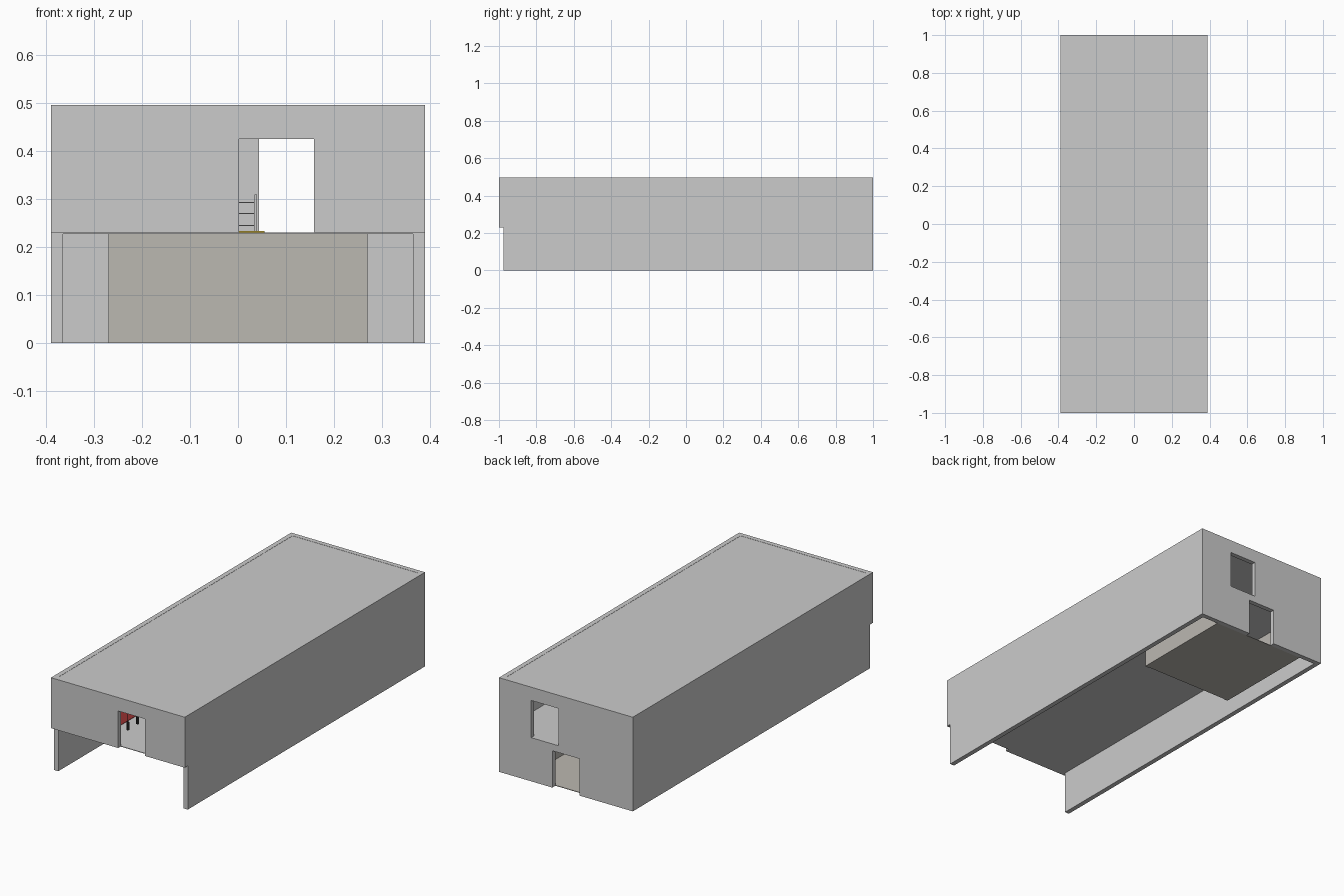
import bpy

if "Cube" in bpy.data.objects:
    bpy.data.objects.remove(bpy.data.objects["Cube"])

W, T, H, F = 0.39, 0.025, 0.496, 0.23   # half width, wall thickness, height, upper floor level


def material(name, rgb):
    m = bpy.data.materials.new(name)
    m.diffuse_color = (*rgb, 1)
    m.use_nodes = True
    m.node_tree.nodes["Principled BSDF"].inputs["Base Color"].default_value = m.diffuse_color
    return m


STONE = material("stone_grey", (0.50, 0.48, 0.44))
RED = material("mat_red", (0.30, 0.03, 0.03))
YELLOW = material("ring_yellow", (0.70, 0.50, 0.05))
BLACK = material("bag_black", (0.03, 0.03, 0.03))


def box(name, x, y, z, mat=None):
    bpy.ops.mesh.primitive_cube_add(
        size=1, location=[(a + b) / 2 for a, b in (x, y, z)])
    o = bpy.context.object
    o.name = name
    o.scale = [b - a for a, b in (x, y, z)]
    bpy.ops.object.transform_apply(location=False, rotation=False, scale=True)
    if mat:
        o.data.materials.append(mat)
    return o


def cut(target, x, y, z):
    cutter = box("opening_cutter", x, y, z)
    cutter.hide_render = True
    mod = target.modifiers.new("opening", 'BOOLEAN')
    mod.operation = 'DIFFERENCE'
    mod.solver = 'EXACT'
    mod.object = cutter
    bpy.context.view_layer.objects.active = target
    bpy.ops.object.modifier_apply(modifier=mod.name)
    bpy.data.objects.remove(cutter, do_unlink=True)


def cylinder(name, loc, r, depth, mat=None, sides=12):
    bpy.ops.mesh.primitive_cylinder_add(
        vertices=sides, radius=r, depth=depth, location=loc)
    o = bpy.context.object
    o.name = name
    if mat:
        o.data.materials.append(mat)
    bpy.ops.object.shade_smooth_by_angle()


# Long side walls, with the upper part reaching the front face
for side, s in (("left", -1), ("right", 1)):
    x = sorted((s * W, s * (W - T)))
    box(side + "_wall", x, (-1 + T, 1 - T), (0, H))

# Front upper wall with door opening down to the floor
front = box("front_upper_wall", (-W, W), (-1, -1 + T), (F, H))
cut(front, (0.002, 0.158), (-1.1, -0.9), (0.1, 0.425))

# Back wall with an upper opening and a lower doorway
back = box("back_wall", (-W, W), (1 - T, 1), (0, H))
cut(back, (0.044, 0.202), (0.9, 1.1), (F, 0.426))
cut(back, (-0.079, 0.079), (0.9, 1.1), (-0.1, 0.194))

# Roof and upper floor
box("roof", (-W + T, W - T), (-1 + T, 1 - T), (H - T, H - 0.001))
box("upper_floor", (-W + T, W - T), (-1 + T, 1 - T), (F - 0.003, F))

# Enclosed lower room at the back
R, Y0 = 0.27, 0.41
for side, s in (("left", -1), ("right", 1)):
    x = sorted((s * R, s * (R - T)))
    box("room_" + side + "_wall", x, (Y0, 1 - T), (0, F - 0.003), STONE)
box("room_front_wall", (-R + T, R - T), (Y0 + 0.003, Y0 + T), (0, F - 0.003), STONE)
box("room_floor", (-R + T, R - T), (Y0 + T, 1 - T), (0, 0.003), STONE)

# Fenced platform on the upper floor: base, corner posts and three rails
cx, cy, half = -0.13, 0.10, 0.167
e = half + 0.018
box("ring_base", (cx - e, cx + e), (cy - e, cy + e), (F, F + 0.003), YELLOW)
for sx in (-1, 1):
    for sy in (-1, 1):
        px, py = cx + sx * half, cy + sy * half
        box("ring_post", (px - 0.003, px + 0.003), (py - 0.003, py + 0.003), (F, 0.31))
for z in (0.245, 0.27, 0.293):
    for s in (-1, 1):
        x, y, t = cx + s * half, cy + s * half, 0.0012
        box("ring_rope", (cx - half, cx + half), (y - t, y + t), (z - t, z + t))
        box("ring_rope", (x - t, x + t), (cy - half, cy + half), (z - t, z + t))

# Red floor mat and hanging bags near the front door
box("floor_mat", (-0.34, -0.135), (-0.92, -0.50), (F, F + 0.002), RED)
for y in (-0.857, -0.775, -0.693):
    cylinder("hanging_bag", (-0.042, y, 0.28), 0.007, 0.04, BLACK)
    cylinder("bag_chain", (-0.042, y, 0.385), 0.0015, 0.172, BLACK, 6)
